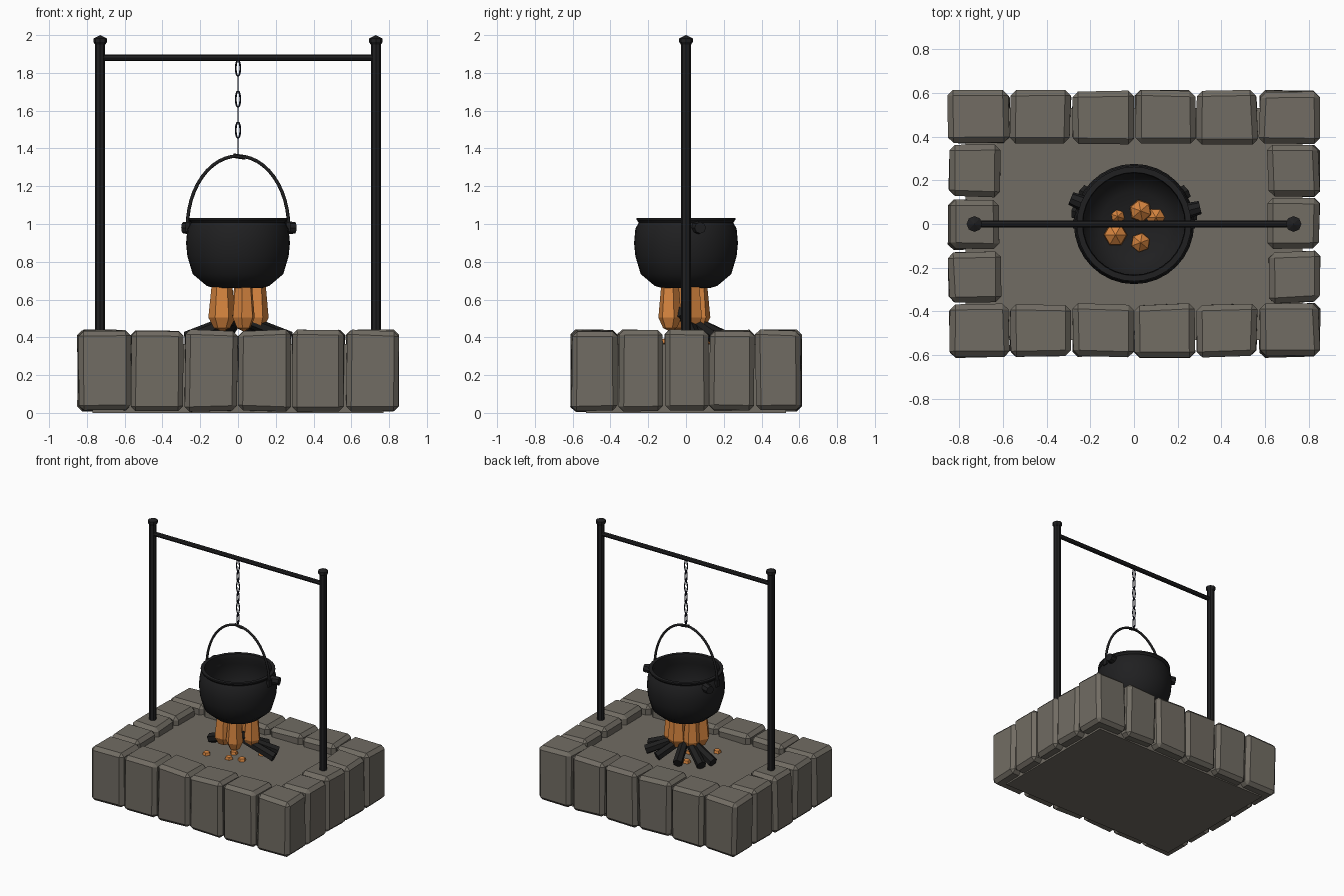
import bpy, bmesh, math, random
from mathutils import Vector, Matrix

random.seed(4)
cube = bpy.data.objects.get("Cube")
if cube:
    bpy.data.objects.remove(cube, do_unlink=True)


def material(name, rgb):
    m = bpy.data.materials.new(name)
    m.use_nodes = True
    m.diffuse_color = (*rgb, 1)
    m.node_tree.nodes["Principled BSDF"].inputs["Base Color"].default_value = (*rgb, 1)
    return m


STONE = material("grey stone", (0.165, 0.15, 0.125))
IRON = material("black iron", (0.014, 0.014, 0.015))
CHAIN = material("blue black steel", (0.008, 0.01, 0.022))
CHAR = material("charred wood", (0.013, 0.013, 0.013))
FLAME = material("orange flame", (0.68, 0.235, 0.05))


def finish(name, bm, mat, smooth=None):
    bmesh.ops.recalc_face_normals(bm, faces=bm.faces)
    mesh = bpy.data.meshes.new(name)
    bm.to_mesh(mesh)
    bm.free()
    mesh.materials.append(mat)
    ob = bpy.data.objects.new(name, mesh)
    bpy.context.scene.collection.objects.link(ob)
    if smooth:
        bpy.ops.object.select_all(action='DESELECT')
        ob.select_set(True)
        bpy.context.view_layer.objects.active = ob
        bpy.ops.object.shade_smooth_by_angle(angle=math.radians(smooth))
    return ob


def box(name, center, size, mat, jitter=0.0, bevel=0.0):
    bm = bmesh.new()
    bmesh.ops.create_cube(bm, size=1)
    for v in bm.verts:
        v.co = Vector(center) + Vector(c * s + random.uniform(-jitter, jitter)
                                       for c, s in zip(v.co, size))
    if bevel:
        bmesh.ops.bevel(bm, geom=bm.edges[:], offset=bevel, segments=1,
                        affect='EDGES', clamp_overlap=True)
    return finish(name, bm, mat)


def lathe(name, profile, center, sides, mat, smooth=None, turn=0.0):
    """Spin (radius, z) points about z; radius 0 closes to a point."""
    bm = bmesh.new()
    rings = []
    for r, z in profile:
        n = sides if r else 1
        angles = [turn + math.tau * i / sides for i in range(n)]
        rings.append([bm.verts.new((center[0] + r * math.cos(a),
                                    center[1] + r * math.sin(a), z)) for a in angles])
    for lo, hi in zip(rings, rings[1:]):
        for i in range(sides):
            j = (i + 1) % sides
            quad = [lo[i % len(lo)], lo[j % len(lo)], hi[j % len(hi)], hi[i % len(hi)]]
            bm.faces.new(list(dict.fromkeys(quad)))
    return finish(name, bm, mat, smooth)


def rod(name, start, end, radius, sides, mat, taper=1.0, smooth=None):
    start, end = Vector(start), Vector(end)
    axis = end - start
    place = Matrix.Translation((start + end) / 2) @ axis.to_track_quat('Z', 'Y').to_matrix().to_4x4()
    bm = bmesh.new()
    bmesh.ops.create_cone(bm, cap_ends=True, segments=sides, radius1=radius,
                          radius2=radius * taper, depth=axis.length, matrix=place)
    return finish(name, bm, mat, smooth)


def sweep(name, points, radius, sides, side_axis, mat, closed=False):
    """Tube along a planar path whose plane has the normal side_axis."""
    bm = bmesh.new()
    pts = [Vector(p) for p in points]
    side = Vector(side_axis)
    n = len(pts)
    rings = []
    for i, p in enumerate(pts):
        a = pts[i - 1] if closed or i else p
        b = pts[(i + 1) % n] if closed or i < n - 1 else p
        out = (b - a).normalized().cross(side)
        rings.append([bm.verts.new(p + radius * (math.cos(t) * out + math.sin(t) * side))
                      for t in (math.tau * k / sides for k in range(sides))])
    for i in range(n if closed else n - 1):
        lo, hi = rings[i], rings[(i + 1) % n]
        for k in range(sides):
            m = (k + 1) % sides
            bm.faces.new((lo[k], lo[m], hi[m], hi[k]))
    if not closed:
        bm.faces.new(rings[0])
        bm.faces.new(rings[-1])
    return finish(name, bm, mat, 50)


# Hearth: floor slab ringed by uneven bevelled blocks
box("hearth_floor", (0, 0, 0.183), (1.54, 1.06, 0.366), STONE)


def block(name, x, y, sx, sy):
    box(name, (x, y, 0.224), (sx, sy, 0.425), STONE, jitter=0.007, bevel=0.026)


for label, s in (("front", -1), ("back", 1)):
    for i in range(6):
        block(f"{label}_block_{i + 1}", (i - 2.5) * 0.284, s * 0.488, 0.274, 0.24)
for label, s in (("right", -1), ("left", 1)):
    for i in range(3):
        block(f"{label}_block_{i + 1}", s * 0.73, (i - 1) * 0.243, 0.234, 0.232)

# Iron frame: two posts with caps and a crossbar
for label, s in (("right", -1), ("left", 1)):
    rod(f"{label}_post", (s * 0.73, 0, 0.38), (s * 0.73, 0, 1.965), 0.026, 8, IRON)
    lathe(f"{label}_post_cap", [(0, 1.95), (0.027, 1.95), (0.036, 1.963), (0.036, 1.982), (0, 2.0)],
          (s * 0.73, 0), 8, IRON)
rod("crossbar", (-0.73, 0, 1.88), (0.73, 0, 1.88), 0.017, 8, IRON)

# Chain: links alternating by a quarter turn
for i in range(6):
    z = 1.825 - i * 0.082
    flat = i % 2 == 0
    path = []
    for k in range(12):
        t = math.tau * k / 12
        w, h = 0.012 * math.cos(t), 0.043 * math.sin(t)
        path.append((w, 0, z + h) if flat else (0, w, z + h))
    sweep(f"chain_link_{i + 1}", path, 0.0045, 6, (0, 1, 0) if flat else (1, 0, 0),
          CHAIN, closed=True)

# Cauldron: one profile for outside, rim and inside
lathe("cauldron", [(0, 0.66), (0.13, 0.662), (0.165, 0.672), (0.24, 0.735), (0.268, 0.83),
                   (0.275, 0.9), (0.268, 0.975), (0.25, 1.008), (0.262, 1.022), (0.262, 1.032),
                   (0.236, 1.032), (0.232, 1.0), (0.25, 0.95), (0.252, 0.84), (0.222, 0.75),
                   (0.15, 0.692), (0, 0.685)], (0, 0), 32, IRON, smooth=40)

# Handle arch, its hanging eye and the side lugs
arch = [(0.268 * math.cos(math.pi * k / 24), 0, 0.985 + 0.375 * math.sin(math.pi * k / 24))
        for k in range(25)]
sweep("cauldron_handle", arch, 0.009, 8, (0, 1, 0), IRON)
rod("handle_eye", (-0.025, 0, 1.362), (0.04, 0, 1.352), 0.012, 6, IRON)
for label, deg in (("left", 14), ("right", 158)):
    a = math.radians(deg)
    d = Vector((math.cos(a), math.sin(a), 0))
    up = Vector((0, 0, 0.98))
    rod(f"{label}_lug", d * 0.245 + up, d * 0.312 + up, 0.036, 8, IRON, taper=0.85)
for s in (-1, 1):
    box("handle_foot", (s * 0.268, 0, 0.985), (0.02, 0.04, 0.05), IRON)

# Charred logs fanned out behind the fire
for i, deg in enumerate((10, 32, 62, 110, 148, 168)):
    a = math.radians(deg)
    d = Vector((math.cos(a), math.sin(a), 0))
    reach = 0.23 if 40 < deg < 140 else 0.28
    rod(f"log_{i + 1}", d * reach + Vector((0, 0, 0.395)),
        d * -0.07 + Vector((0, 0, 0.535)), 0.036, 6, CHAR, taper=0.8)

# Faceted flames: x, y, radius, tip height
for i, (x, y, r, tip) in enumerate(((-0.085, -0.05, 0.072, 0.77), (0.03, 0.06, 0.07, 0.78),
                                    (0.03, -0.085, 0.062, 0.735), (0.1, 0.03, 0.062, 0.725),
                                    (-0.075, 0.035, 0.06, 0.715))):
    lathe(f"flame_{i + 1}", [(0, 0.43), (r * 0.6, 0.45), (r, 0.505), (r * 0.78, 0.66),
                             (r * 0.7, tip - 0.035), (0, tip)],
          (x, y), 6, FLAME, turn=i * 0.7)

# Glowing embers on the floor
for i, (x, y) in enumerate(((-0.17, -0.14), (0.09, -0.08), (-0.02, -0.02),
                            (0.15, 0.08), (0.0, -0.11), (-0.09, 0.12))):
    lathe(f"ember_{i + 1}", [(0, 0.362), (0.03, 0.37), (0.024, 0.39), (0, 0.395)],
          (x, y), 5, FLAME, turn=i)
